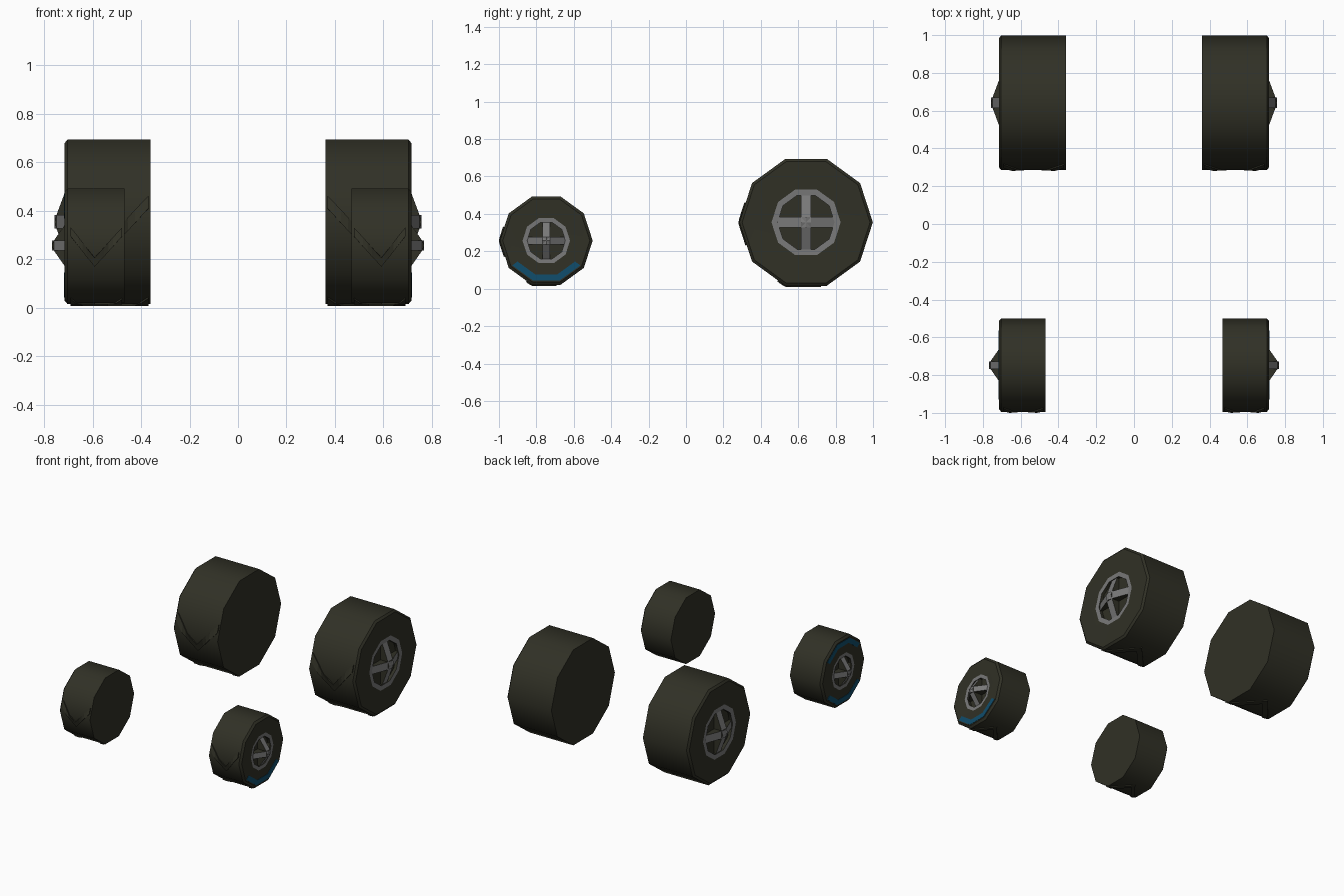
import bpy, bmesh, math

if "Cube" in bpy.data.objects:
    bpy.data.objects.remove(bpy.data.objects["Cube"])

SIDES = 10
OUT = 0.715          # outer face of every tyre


def material(name, rgb):
    m = bpy.data.materials.new(name)
    m.diffuse_color = (*rgb, 1)
    m.use_nodes = True
    m.node_tree.nodes["Principled BSDF"].inputs["Base Color"].default_value = m.diffuse_color
    return m


rubber = material("dark_rubber", (0.030, 0.030, 0.019))
metal = material("grey_metal", (0.19, 0.19, 0.19))
blue = material("blue_paint", (0.005, 0.075, 0.15))


def finish(bm, name, mats, smooth=False):
    bmesh.ops.recalc_face_normals(bm, faces=bm.faces[:])
    me = bpy.data.meshes.new(name)
    bm.to_mesh(me)
    bm.free()
    for m in mats:
        me.materials.append(m)
    ob = bpy.data.objects.new(name, me)
    bpy.context.collection.objects.link(ob)
    if smooth:
        bpy.ops.object.select_all(action='DESELECT')
        ob.select_set(True)
        bpy.context.view_layer.objects.active = ob
        bpy.ops.object.shade_smooth_by_angle(angle=math.radians(40))
    return ob


def poly_radius(a, r):
    """Radius of the ten-sided outline at angle a."""
    step = 2 * math.pi / SIDES
    return r * math.cos(step / 2) / math.cos(a % step - step / 2)


def wheel(name, s, cy, cz, R, x_in, ring_out, ring_in, spoke_w, peak):
    def pt(x, a, r):
        return (s * x, cy + r * math.cos(a), cz + r * math.sin(a))

    # tyre with dished rim: lathed profile, the ring band is metal
    bm = bmesh.new()
    prof = [(R, x_in), (R, OUT - 0.012), (R - 0.015, OUT), (ring_out, OUT - 0.002),
            (ring_in, OUT - 0.004), (ring_in, OUT - 0.025)]
    loops = [[bm.verts.new(pt(x, i * 2 * math.pi / SIDES, r)) for i in range(SIDES)]
             for r, x in prof]
    for k in range(len(loops) - 1):
        for i in range(SIDES):
            j = (i + 1) % SIDES
            f = bm.faces.new((loops[k][i], loops[k][j], loops[k + 1][j], loops[k + 1][i]))
            f.material_index = 1 if k == 3 else 0
    bm.faces.new(loops[0])
    bm.faces.new(loops[-1])
    finish(bm, name + "_tyre", (rubber, metal), True)

    # cross of two peaked spokes, metal on the outside and dark on the flanks
    bm = bmesh.new()
    h = spoke_w / 2
    rim = ring_in * 1.01
    outline = [(-rim, OUT - 0.025), (-rim, OUT - 0.013), (-h, peak - 0.008), (0, peak),
               (h, peak - 0.008), (rim, OUT - 0.013), (rim, OUT - 0.025)]
    for upright in (False, True):
        rows = []
        for w in (-h, h):
            rows.append([bm.verts.new((s * x, cy + (w if upright else d),
                                       cz + (d if upright else w))) for d, x in outline])
        n = len(outline)
        for i in range(n):
            j = (i + 1) % n
            bm.faces.new((rows[0][i], rows[0][j], rows[1][j], rows[1][i]))
        bm.faces.new(rows[0])
        bm.faces.new(rows[1])
    bm.normal_update()
    for f in bm.faces:
        f.material_index = 1 if abs(f.normal.x) > 0.3 else 0
    finish(bm, name + "_spokes", (rubber, metal))

    # shallow tread chevrons on the front and the underside
    bm = bmesh.new()
    mid, steps, width = (x_in + OUT) / 2, 6, math.radians(9)
    for base in (math.radians(180), math.radians(262)):
        for end in (x_in + 0.01, OUT - 0.025):
            prev = None
            for i in range(steps + 1):
                t = i / steps
                x = mid + (end - mid) * t
                a0 = base - math.radians(30) * t + math.radians(12)
                ring = []
                for a, lift in ((a0, -0.01), (a0, 0.007), (a0 + width, 0.007),
                                (a0 + width, -0.01)):
                    ring.append(bm.verts.new(pt(x, a, poly_radius(a, R) + lift)))
                if prev:
                    for k in range(4):
                        m = (k + 1) % 4
                        bm.faces.new((prev[k], prev[m], ring[m], ring[k]))
                else:
                    bm.faces.new(ring)
                prev = ring
            bm.faces.new(prev)
    finish(bm, name + "_tread", (rubber,))


def blue_stripe(name, s, cy, cz, r_out, r_in, first):
    """Painted arc of three flat segments on the sidewall."""
    bm = bmesh.new()
    rows = []
    for i in range(first, first + 4):
        a = i * 2 * math.pi / SIDES
        rows.append([bm.verts.new((s * x, cy + r * math.cos(a), cz + r * math.sin(a)))
                     for r, x in ((r_in, OUT - 0.004), (r_in, OUT + 0.002),
                                  (r_out, OUT + 0.002), (r_out, OUT - 0.004))])
    for p, q in zip(rows, rows[1:]):
        for k in range(4):
            m = (k + 1) % 4
            bm.faces.new((p[k], p[m], q[m], q[k]))
    bm.faces.new(rows[0])
    bm.faces.new(rows[-1])
    finish(bm, name, (blue,))


for side, s in (("right", 1), ("left", -1)):
    wheel("rear_wheel_" + side, s, 0.642, 0.355, 0.357, 0.36, 0.185, 0.152, 0.055, 0.757)
    wheel("front_wheel_" + side, s, -0.747, 0.257, 0.248, 0.468, 0.127, 0.102, 0.040, 0.768)
    blue_stripe("front_stripe_lower_" + side, s, -0.747, 0.257, 0.225, 0.19, 6)

# the left front wheel carries a second stripe on top
blue_stripe("front_stripe_upper_left", -1, -0.747, 0.257, 0.225, 0.19, 1)
